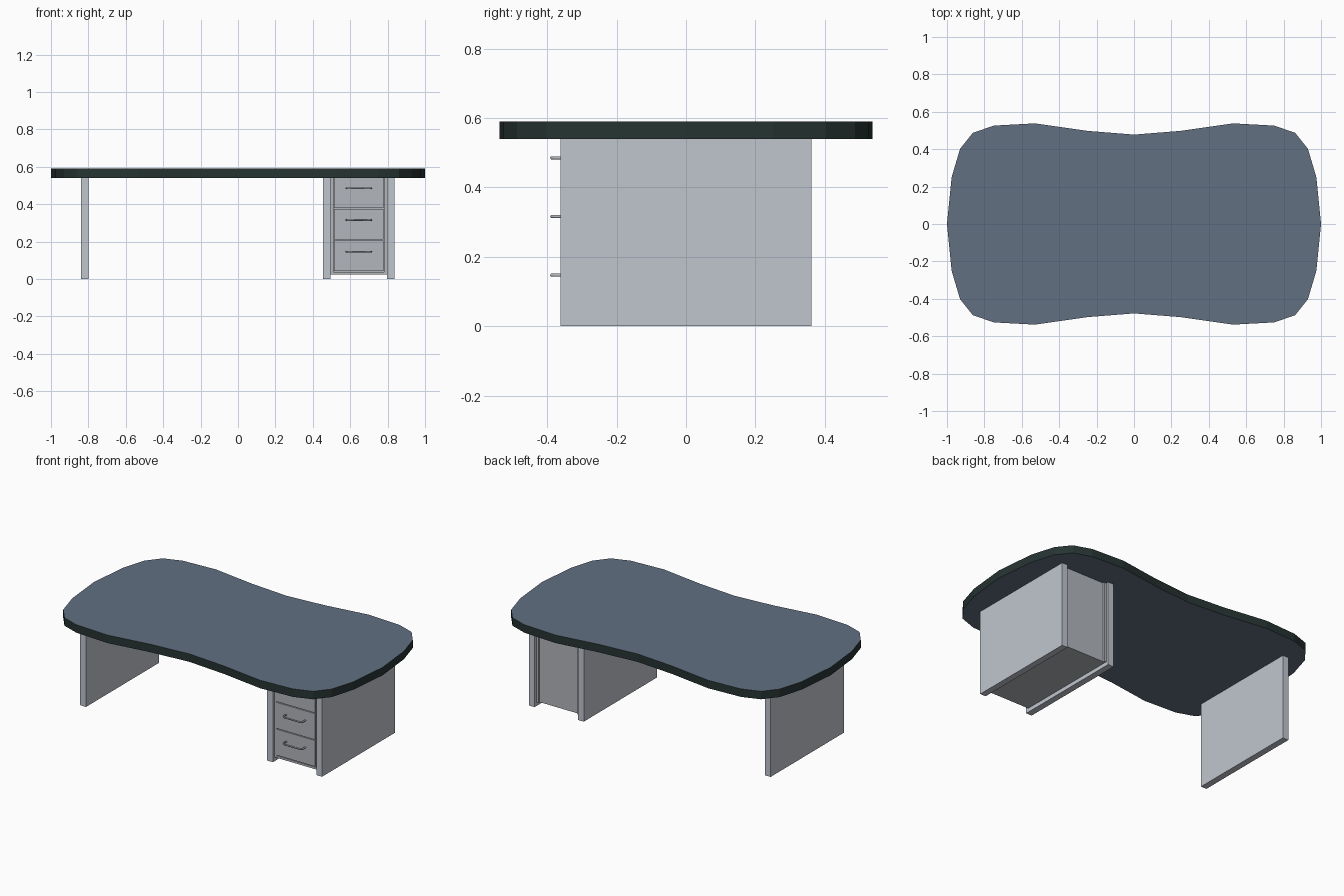
import bpy, bmesh
from mathutils import Vector

if "Cube" in bpy.data.objects:
    bpy.data.objects.remove(bpy.data.objects["Cube"])


def material(name, srgb):
    m = bpy.data.materials.new(name)
    lin = [((c / 255 + 0.055) / 1.055) ** 2.4 for c in srgb]
    m.diffuse_color = (*lin, 1)
    m.use_nodes = True
    m.node_tree.nodes["Principled BSDF"].inputs["Base Color"].default_value = m.diffuse_color
    return m


SLATE = material("slate blue top", (98, 112, 130))
EDGE = material("dark green edge", (38, 52, 50))
GREY = material("light grey panel", (192, 197, 206))
METAL = material("grey metal", (178, 182, 188))


def finish(name, bm, *mats):
    me = bpy.data.meshes.new(name)
    bmesh.ops.recalc_face_normals(bm, faces=bm.faces)
    bm.to_mesh(me)
    bm.free()
    for m in mats:
        me.materials.append(m)
    ob = bpy.data.objects.new(name, me)
    bpy.context.collection.objects.link(ob)
    return ob


def box(name, x, y, z, mat):
    bm = bmesh.new()
    bmesh.ops.create_cube(bm, size=1)
    for v in bm.verts:
        v.co = Vector([(r[0] + r[1]) / 2 + c * (r[1] - r[0]) for r, c in zip((x, y, z), v.co)])
    return finish(name, bm, mat)


# Desk top: quarter outline mirrored both ways, dark edge band
quarter = [(1, 0), (.975, .25), (.93, .402), (.862, .487), (.75, .526),
           (.53, .538), (.25, .498), (0, .478)]
half = quarter + [(-x, y) for x, y in quarter[-2::-1]]
outline = half + [(x, -y) for x, y in half[-2:0:-1]]
bm = bmesh.new()
base = bm.faces.new([bm.verts.new((x, y, 0.54)) for x, y in outline])
ext = bmesh.ops.extrude_face_region(bm, geom=[base], use_keep_orig=True)
for v in ext["geom"]:
    if isinstance(v, bmesh.types.BMVert):
        v.co.z = 0.59
bm.normal_update()
for f in bm.faces:
    f.material_index = 0 if abs(f.normal.z) > 0.5 else 1
finish("desk_top", bm, SLATE, EDGE)

# Leg panels
for name, x in (("left_leg", -0.84), ("pedestal_inner_leg", 0.455), ("pedestal_outer_leg", 0.796)):
    box(name, (x, x + 0.04), (-0.362, 0.362), (0, 0.54), GREY)

# Drawer cabinet shell between the right-hand legs
for name, x in (("cabinet_side_inner", 0.495), ("cabinet_side_outer", 0.781)):
    box(name, (x, x + 0.015), (-0.345, 0.345), (0.025, 0.54), METAL)
box("cabinet_bottom", (0.51, 0.781), (-0.345, 0.335), (0.025, 0.038), METAL)
box("cabinet_back", (0.51, 0.781), (0.32, 0.335), (0.038, 0.54), METAL)
box("cabinet_core", (0.51, 0.781), (-0.33, 0.32), (0.038, 0.54), METAL)

# Three drawers with bar handles
for i in range(3):
    z = 0.044 + i * 0.168
    box(f"drawer_front_{i + 1}", (0.513, 0.778), (-0.35, -0.33),
        (z, min(z + 0.163, 0.54)), METAL)
    zh = 0.147 + i * 0.169
    cu = bpy.data.curves.new(f"handle_{i + 1}", "CURVE")
    cu.dimensions = "3D"
    cu.bevel_depth = 0.005
    cu.bevel_resolution = 1
    cu.use_fill_caps = True
    path = [(.58, -.345), (.58, -.378), (.588, -.387), (.704, -.387), (.712, -.378), (.712, -.345)]
    sp = cu.splines.new("POLY")
    sp.points.add(len(path) - 1)
    for p, (x, y) in zip(sp.points, path):
        p.co = (x, y, zh, 1)
    cu.materials.append(METAL)
    bpy.context.collection.objects.link(bpy.data.objects.new(f"handle_{i + 1}", cu))
